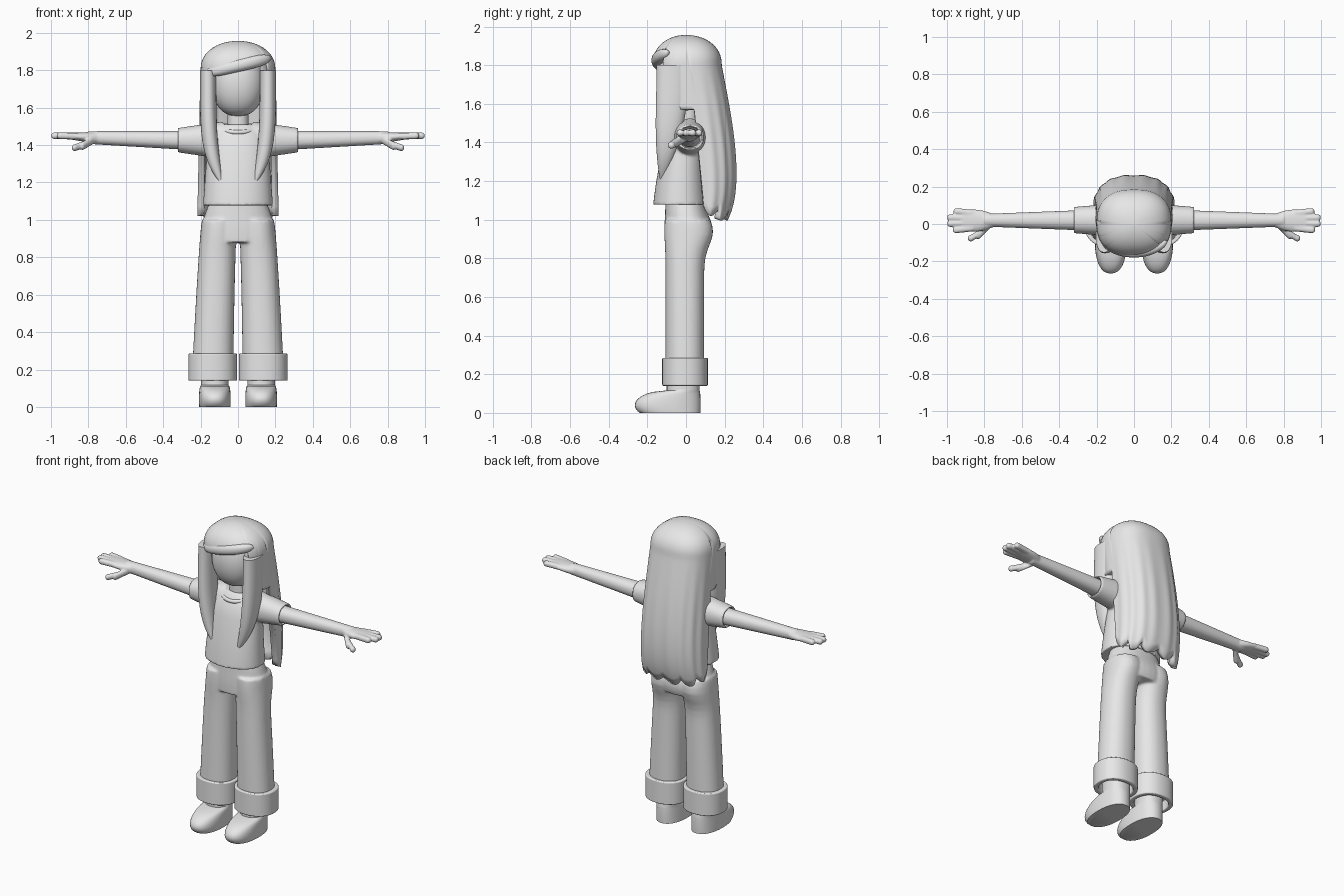
import bpy, bmesh, math

cube = bpy.data.objects.get("Cube")
if cube:
    bpy.data.objects.remove(cube)

COLOUR = (0.8, 0.8, 0.8, 1)
grey = bpy.data.materials.new("light_grey")
grey.use_nodes = True
grey.diffuse_color = COLOUR
grey.node_tree.nodes["Principled BSDF"].inputs["Base Color"].default_value = COLOUR


def signed_power(value, exponent):
    return math.copysign(abs(value) ** exponent, value)


def mix(start, end, t):
    return start + (end - start) * t


def steps(count):
    return [i / count for i in range(count + 1)]


def dome(t):
    """Quarter-circle falloff: one at zero, nothing at plus or minus one."""
    return math.sqrt(max(0, 1 - t * t))


def loft(bm, rings, axis="z", side=1, sides=32, power=2.2):
    """Closed tube through (x, y, z, half_width, half_depth) rings along z or x."""
    loops = []
    for x, y, z, a, b in rings:
        loop = []
        for i in range(sides):
            turn = math.tau * i / sides
            u = max(a, 0.001) * signed_power(math.cos(turn), 2 / power)
            v = max(b, 0.001) * signed_power(math.sin(turn), 2 / power)
            if axis == "z":
                loop.append(bm.verts.new((side * (x + u), y + v, z)))
            else:
                loop.append(bm.verts.new((side * x, y + u, z + v)))
        loops.append(loop)
    for lower, upper in zip(loops, loops[1:]):
        for i in range(sides):
            j = (i + 1) % sides
            bm.faces.new((lower[i], lower[j], upper[j], upper[i]))
    bm.faces.new(loops[0])
    bm.faces.new(loops[-1])


def finger(bm, start, end, radius, side):
    """Rounded finger running outwards along x."""
    rings = [(*start, radius, radius)]
    for t in steps(6):
        reach = end[0] - radius * (1 - t)
        rings.append((reach, end[1], end[2], radius * dome(t), radius * dome(t)))
    loft(bm, rings, "x", side, sides=16)


def finish(name, bm, voxel=0, angle=50):
    """Make the object; a voxel size fuses overlapping pieces."""
    bmesh.ops.recalc_face_normals(bm, faces=bm.faces[:])
    mesh = bpy.data.meshes.new(name)
    bm.to_mesh(mesh)
    bm.free()
    mesh.materials.append(grey)
    ob = bpy.data.objects.new(name, mesh)
    bpy.context.collection.objects.link(ob)
    if voxel:
        fuse = ob.modifiers.new("fuse", "REMESH")
        fuse.mode = "VOXEL"
        fuse.voxel_size = voxel
        fuse.use_smooth_shade = True
        relax = ob.modifiers.new("relax", "SMOOTH")
        relax.iterations = 4
    else:
        bpy.ops.object.select_all(action="DESELECT")
        ob.select_set(True)
        bpy.context.view_layer.objects.active = ob
        bpy.ops.object.shade_smooth_by_angle(angle=math.radians(angle))
    return ob


def trouser_ring(x, z, width):
    """Ring whose depth swells towards the seat."""
    seat = math.exp(-((z - 0.94) / 0.1) ** 2)
    return (x, 0.02 * seat - 0.006, z, width, 0.1 + 0.026 * seat)


# Trousers: pelvis and two flared legs fused
bm = bmesh.new()
loft(bm, [trouser_ring(0, mix(1.1, 0.88, t), 0.15 + 0.045 * math.sin(2 * t)) for t in steps(8)])
for side in (1, -1):
    loft(bm, [trouser_ring(mix(0.098, 0.135, t ** 0.7), mix(1, 0.2, t), mix(0.095, 0.11, t))
              for t in steps(20)], side=side)
finish("trousers", bm, voxel=0.009)

for side, label in ((1, "left"), (-1, "right")):
    # Rolled cuff with a hollow underside
    bm = bmesh.new()
    top, low, wall = 0.285, 0.14, 0.028
    loft(bm, [(0.135, -0.005, z, 0.13 - inset, 0.118 - inset) for z, inset in
              ((top, wall), (top, 0), (low, 0), (low, wall), (0.2, wall))], side=side, sides=48)
    cuff = finish(label + "_cuff", bm)
    bevel = cuff.modifiers.new("soft_edge", "BEVEL")
    bevel.width = 0.006
    bevel.segments = 3

    # Shoe: outlines stacked from sole to ankle, toe rounded by a dome
    bm = bmesh.new()
    rings = []
    for t in steps(24):
        z = 0.2 * t
        bulge = dome((z - 0.04) / 0.076)
        front, back = mix(-0.1, -0.265, bulge), mix(0.07, 0.076, bulge)
        rings.append((0.124, (front + back) / 2, z, mix(0.074, 0.085, bulge), (back - front) / 2))
    loft(bm, rings, side=side, power=2.3)
    finish(label + "_shoe", bm)

    # Arm, palm, fingers and thumb fused
    bm = bmesh.new()
    loft(bm, [(mix(0.2, 0.8, t), 0.02, mix(1.423, 1.44, t), mix(0.057, 0.034, t), mix(0.053, 0.034, t))
              for t in steps(6)], "x", side)
    loft(bm, [(mix(0.74, 0.92, t), 0.018, mix(1.437, 1.45, t),
               0.03 + 0.03 * math.sin(2.4 * t), mix(0.033, 0.016, t)) for t in steps(8)], "x", side)
    for i, tip in enumerate((0.97, 1, 1, 0.966)):
        offset = 0.033 * (i - 1.5)
        finger(bm, (0.86, 0.018 + 0.8 * offset, 1.447), (tip, 0.018 + offset, 1.45), 0.018, side)
    finger(bm, (0.77, 0, 1.43), (0.85, -0.06, 1.395), 0.022, side)
    finger(bm, (0.82, -0.045, 1.405), (0.89, -0.076, 1.386), 0.019, side)
    finish(label + "_arm", bm, voxel=0.0055)

    # Long lock framing the face, tapering to a point
    bm = bmesh.new()
    loft(bm, [(0.16 - 0.08 * t ** 4, -0.07 - 0.06 * t * t, mix(1.8, 1.18, t),
               0.044 * (1 - t ** 6), 0.082 * (1 - t ** 3)) for t in steps(24)], side=side)
    finish(label + "_face_lock", bm, angle=60)

# Shirt: body and open sleeves fused
bm = bmesh.new()
hem, neckline = 1.078, 1.51
rings = []
for t in steps(20):
    shoulder = dome(max(0, t - 0.7) / 0.34)
    rings.append((0, mix(-0.03, 0.015, t * t), mix(hem, neckline, t),
                  mix(0.05, mix(0.187, 0.155, t), shoulder), mix(0.04, mix(0.14, 0.095, t), shoulder)))
loft(bm, rings, sides=48)
for side in (1, -1):
    sleeve = [(mix(0.08, 0.322, t), 0.021, 1.426, mix(0.09, 0.07, t), mix(0.1, 0.065, t)) for t in steps(4)]
    sleeve += [(x, 0.021, 1.426, 0.057, 0.054) for x in (0.322, 0.29)]
    loft(bm, sleeve, "x", side)
finish("shirt", bm, voxel=0.007)

# Collar: ring dipping at the front of the neck
bm = bmesh.new()
AROUND, TUBE = 40, 8
loops = []
for i in range(AROUND):
    turn = math.tau * i / AROUND
    loop = []
    for j in range(TUBE):
        roll = math.tau * j / TUBE
        swell = 0.012 * math.cos(roll)
        loop.append(bm.verts.new(((0.09 + swell) * math.cos(turn), (0.08 + swell) * math.sin(turn),
                                  1.49 + 0.022 * math.sin(turn) + 0.012 * math.sin(roll))))
    loops.append(loop)
for i, loop in enumerate(loops):
    following = loops[(i + 1) % AROUND]
    for j in range(TUBE):
        k = (j + 1) % TUBE
        bm.faces.new((loop[j], following[j], following[k], loop[k]))
finish("collar", bm, angle=80)

# Neck and egg-shaped head
bm = bmesh.new()
loft(bm, [(0, 0.01, z, 0.056, 0.052) for z in (1.46, 1.6)])
finish("neck", bm)
bm = bmesh.new()
rings = []
for t in steps(24):
    height = -math.cos(math.pi * t)
    fullness = dome(height) ** 0.8
    rings.append((0, -0.018, 1.735 + 0.18 * height, 0.142 * fullness, 0.135 * fullness))
loft(bm, rings)
finish("head", bm, angle=80)

# Long hair: one shell around the head, falling down the back
CROWN, BROW = 1.957, 1.8


def hair_outline(z):
    """Front, back and half width of the hair at a height."""
    if z > BROW:
        scale = dome(((z - BROW) / (CROWN - BROW)) ** 1.15)
        return -0.172 * scale, 0.185 * scale, 0.2 * scale
    drop = (BROW - z) / 0.8
    back = 0.185 + 0.08 * math.sin(2 * drop) - 0.04 * drop ** 8
    return -0.172 + 0.1 * drop, back, 0.2 + 0.02 * drop


def hair_bottom(degrees):
    """Lower edge by angle from the front: fringe, temples, ragged back."""
    away = abs(degrees)
    if away < 48:
        return 1.815 + 0.04 * degrees / 48
    if away < 72:
        return 1.7
    if away < 92:
        return 1.57
    lock = abs(math.sin(math.radians(away - 92) * 6)) ** 0.6
    return mix(1.08, 1.02, lock) - 0.025 * (away > 120)


bm = bmesh.new()
COLUMNS, ROWS = 160, 36
crown = bm.verts.new((0, 0, CROWN))
columns = []
for i in range(COLUMNS):
    degrees = 360 * i / COLUMNS - 180
    turn = math.radians(degrees)
    column = []
    for t in steps(ROWS)[1:]:
        z = mix(CROWN, hair_bottom(degrees), t ** 1.8)
        front, back, width = hair_outline(z)
        fade = min(1, max(0, (BROW - z) / 0.4))
        wave = 1 + 0.012 * fade * math.cos(17 * turn)
        across = wave * signed_power(math.sin(turn), 0.82)
        along = wave * signed_power(math.cos(turn), 0.82)
        column.append(bm.verts.new((width * across, mix(front, back, (1 - along) / 2), z)))
    columns.append(column)
for i, column in enumerate(columns):
    following = columns[(i + 1) % COLUMNS]
    bm.faces.new((crown, column[0], following[0]))
    for r in range(ROWS - 1):
        bm.faces.new((column[r], column[r + 1], following[r + 1], following[r]))
hair = finish("long_hair", bm, angle=60)
shell = hair.modifiers.new("thickness", "SOLIDIFY")
shell.thickness = 0.035
shell.offset = -1

# Fringe: lock swept across the forehead
bm = bmesh.new()
loft(bm, [(0.18 * t, 0.05 * t * t - 0.145, 1.825 + 0.04 * t, 0.034 * dome(t * t), 0.034 * dome(t * t))
          for t in (2 * s - 1 for s in steps(24))], "x")
finish("fringe", bm, angle=70)
